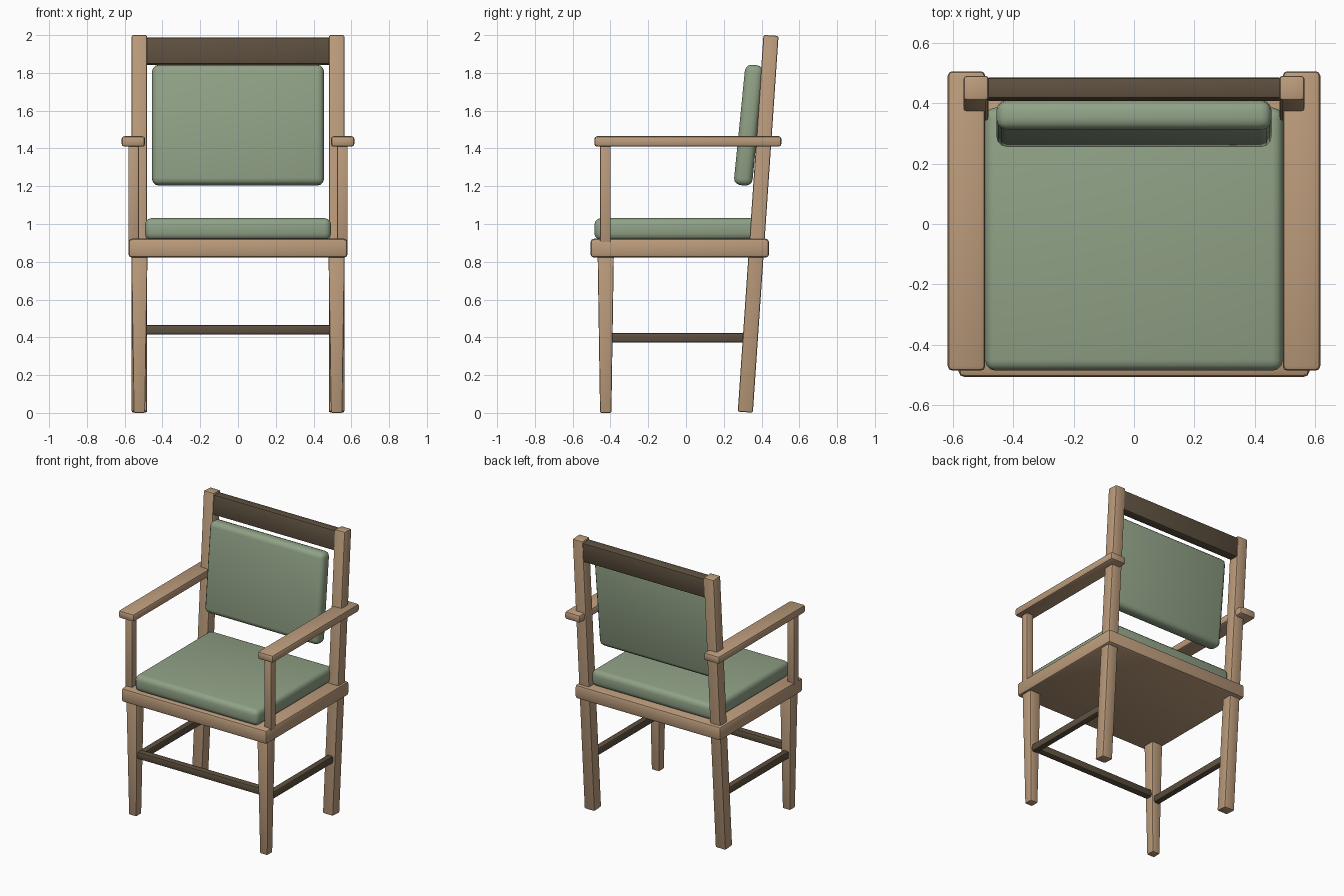
import bpy
import bmesh
import math
from mathutils import Matrix

if "Cube" in bpy.data.objects:
    bpy.data.objects.remove(bpy.data.objects["Cube"])


def material(name, rgb):
    m = bpy.data.materials.new(name)
    m.diffuse_color = (*rgb, 1)
    m.use_nodes = True
    m.node_tree.nodes["Principled BSDF"].inputs["Base Color"].default_value = m.diffuse_color
    return m


WOOD = material("light_wood", (0.50, 0.33, 0.20))
DARK = material("dark_wood", (0.11, 0.08, 0.05))
CLOTH = material("green_cloth", (0.28, 0.36, 0.24))


def box(name, centre, size, mat, bevel, segments=2, tilt=0.0, taper=1.0):
    """Rounded box; tilt leans it backwards, taper scales the bottom face."""
    bm = bmesh.new()
    bmesh.ops.create_cube(bm, size=1)
    for v in bm.verts:
        k = taper if v.co.z < 0 else 1
        v.co.x *= size[0] * k
        v.co.y *= size[1] * k
        v.co.z *= size[2]
    bmesh.ops.bevel(bm, geom=bm.edges[:], offset=bevel, segments=segments,
                    profile=0.5, affect='EDGES')
    bmesh.ops.transform(bm, matrix=Matrix.Rotation(-tilt, 4, 'X'), verts=bm.verts)
    me = bpy.data.meshes.new(name)
    bm.to_mesh(me)
    bm.free()
    me.materials.append(mat)
    ob = bpy.data.objects.new(name, me)
    ob.location = centre
    bpy.context.collection.objects.link(ob)
    bpy.context.view_layer.objects.active = ob
    bpy.ops.object.select_all(action='DESELECT')
    ob.select_set(True)
    bpy.ops.object.shade_smooth_by_angle(angle=math.radians(35))
    return ob


LEAN = math.radians(3.9)

# Seat frame and cushions
box("seat_frame", (0, -0.033, 0.872), (1.16, 0.945, 0.10), WOOD, 0.018)
box("seat_cushion", (0, -0.05, 0.973), (0.985, 0.87, 0.116), CLOTH, 0.035, 3)
box("back_cushion", (0, 0.332, 1.523), (0.91, 0.098, 0.64), CLOTH, 0.035, 3,
    tilt=math.radians(5.7))

# Top rail and front stretcher
box("top_rail", (0, 0.445, 1.915), (0.98, 0.07, 0.142), DARK, 0.01, tilt=LEAN)
box("front_stretcher", (0, -0.425, 0.44), (0.98, 0.05, 0.052), DARK, 0.01)

# Parts repeated on both sides
for side, s in (("right", 1), ("left", -1)):
    box(f"{side}_back_post", (s * 0.522, 0.382, 1.001), (0.082, 0.08, 1.999),
        WOOD, 0.009, tilt=LEAN)
    box(f"{side}_front_leg", (s * 0.522, -0.425, 0.425), (0.086, 0.086, 0.85),
        WOOD, 0.007, taper=0.7)
    box(f"{side}_arm_post", (s * 0.553, -0.427, 1.165), (0.056, 0.056, 0.53),
        WOOD, 0.006)
    box(f"{side}_armrest", (s * 0.554, 0.01, 1.437), (0.124, 0.99, 0.056),
        WOOD, 0.015)
    box(f"{side}_stretcher", (s * 0.522, -0.045, 0.398), (0.046, 0.71, 0.052),
        DARK, 0.01)
